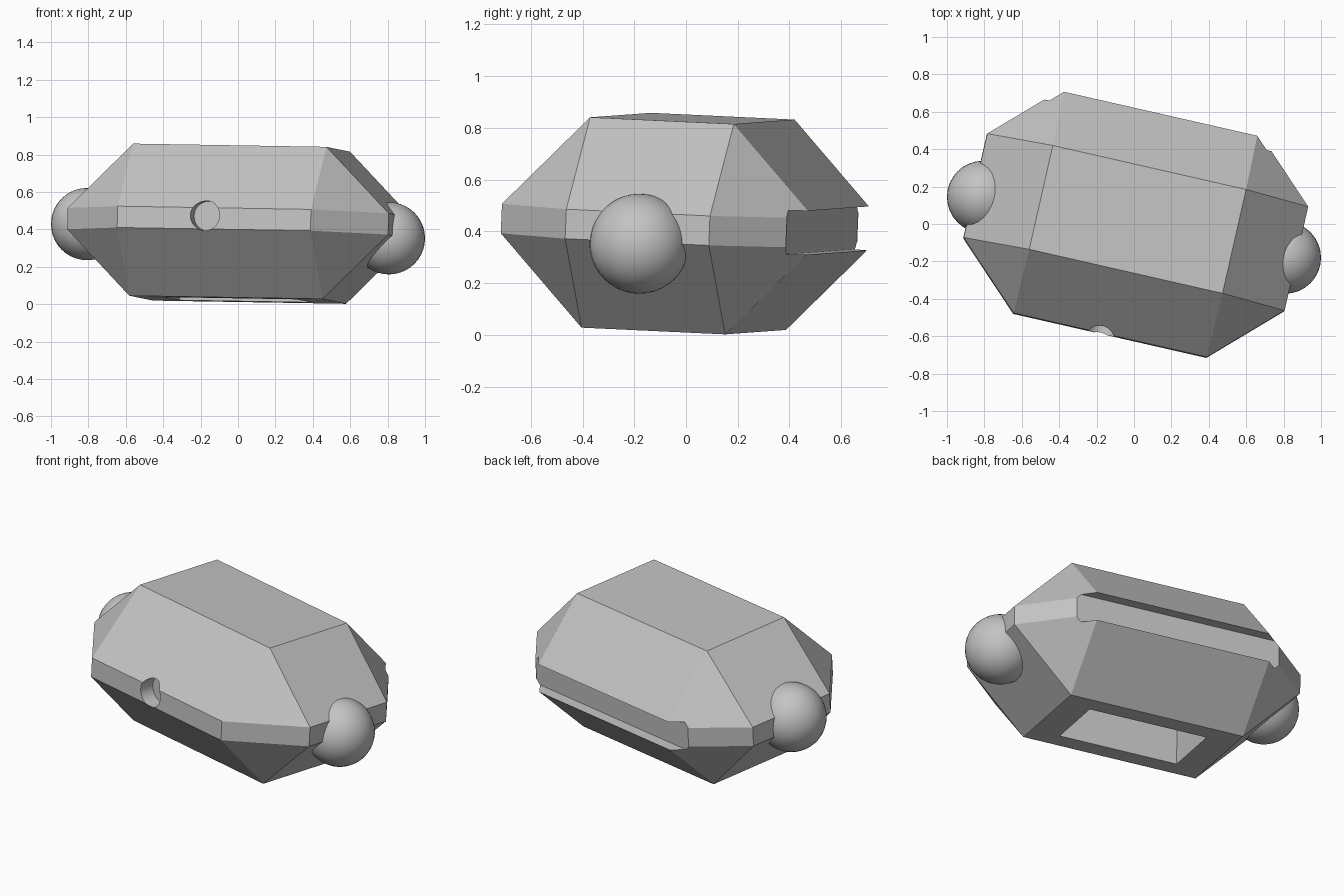
import bpy, bmesh, math
from mathutils import Matrix, Vector

cube = bpy.data.objects.get("Cube")
if cube:
    bpy.data.objects.remove(cube, do_unlink=True)

# One plain grey for everything
grey = bpy.data.materials.new("plain_grey")
grey.use_nodes = True
grey.diffuse_color = (0.55, 0.55, 0.55, 1)
grey.node_tree.nodes["Principled BSDF"].inputs["Base Color"].default_value = grey.diffuse_color

# The body's own frame: turned about z and tilted slightly
n = Vector((0.026, 0.041, 1)).normalized()
u = Vector((0.975, -0.222, -0.016)).normalized()
v = n.cross(u).normalized()
u = v.cross(n)
FRAME = Matrix.Translation((0.009, 0.008, 0.43)) @ Matrix((u, v, n)).transposed().to_4x4()


def make_object(name, bm, matrix):
    bmesh.ops.recalc_face_normals(bm, faces=bm.faces)
    mesh = bpy.data.meshes.new(name)
    bm.to_mesh(mesh)
    bm.free()
    mesh.materials.append(grey)
    obj = bpy.data.objects.new(name, mesh)
    obj.matrix_world = matrix
    bpy.context.collection.objects.link(obj)
    return obj


def box(name, low, high):
    low, high = Vector(low), Vector(high)
    bm = bmesh.new()
    bmesh.ops.create_cube(bm, size=1)
    for vert in bm.verts:
        vert.co = (low + high) / 2 + vert.co * (high - low)
    return make_object(name, bm, FRAME)


def cut(target, cutter):
    cutter.hide_render = True
    mod = target.modifiers.new("cut", 'BOOLEAN')
    mod.operation = 'DIFFERENCE'
    mod.solver = 'EXACT'
    mod.object = cutter
    bpy.context.view_layer.objects.active = target
    bpy.ops.object.modifier_apply(modifier=mod.name)
    bpy.data.objects.remove(cutter, do_unlink=True)


# Faceted body: octagonal belt with a rectangle above and below
long_in, long_out = 0.53, 0.88
wide_in, wide_out = 0.285, 0.62
belt, height = 0.057, 0.407
bm = bmesh.new()
for sx in (-1, 1):
    for sy in (-1, 1):
        for sz in (-1, 1):
            for x, y, z in ((long_in, wide_in, height),
                            (long_in, wide_out, belt),
                            (long_out, wide_in, belt)):
                bm.verts.new((sx * x, sy * y, sz * z))
bmesh.ops.convex_hull(bm, input=bm.verts)
bmesh.ops.dissolve_limit(bm, angle_limit=math.radians(1), verts=bm.verts, edges=bm.edges)
body = make_object("body", bm, FRAME)

# Long slot across the back
cut(body, box("slot_cutter", (-0.622, 0.53, -0.085), (0.622, 0.8, 0.085)))

# Deep rectangular recess underneath
cut(body, box("recess_cutter", (-0.36, -0.18, -0.6), (0.36, 0.18, -0.1)))

# Shallow round hole in the front
bm = bmesh.new()
bmesh.ops.create_cone(bm, cap_ends=True, segments=32, radius1=0.08, radius2=0.08, depth=0.3,
                      matrix=Matrix.Translation((-0.05, -0.68, 0.015)) @ Matrix.Rotation(math.pi / 2, 4, 'X'))
cut(body, make_object("hole_cutter", bm, FRAME))

# Ball at each end
balls = []
for name, centre in (("left_ball", (0.807, -0.18, 0.352)),
                     ("right_ball", (-0.807, 0.145, 0.428))):
    bm = bmesh.new()
    bmesh.ops.create_uvsphere(bm, u_segments=32, v_segments=20, radius=0.193)
    balls.append(make_object(name, bm, Matrix.Translation(centre)))

# Smooth curved surfaces, keep the facets sharp
bpy.ops.object.select_all(action='DESELECT')
for obj in [body] + balls:
    obj.select_set(True)
bpy.context.view_layer.objects.active = body
bpy.ops.object.shade_smooth_by_angle(angle=math.radians(25))
